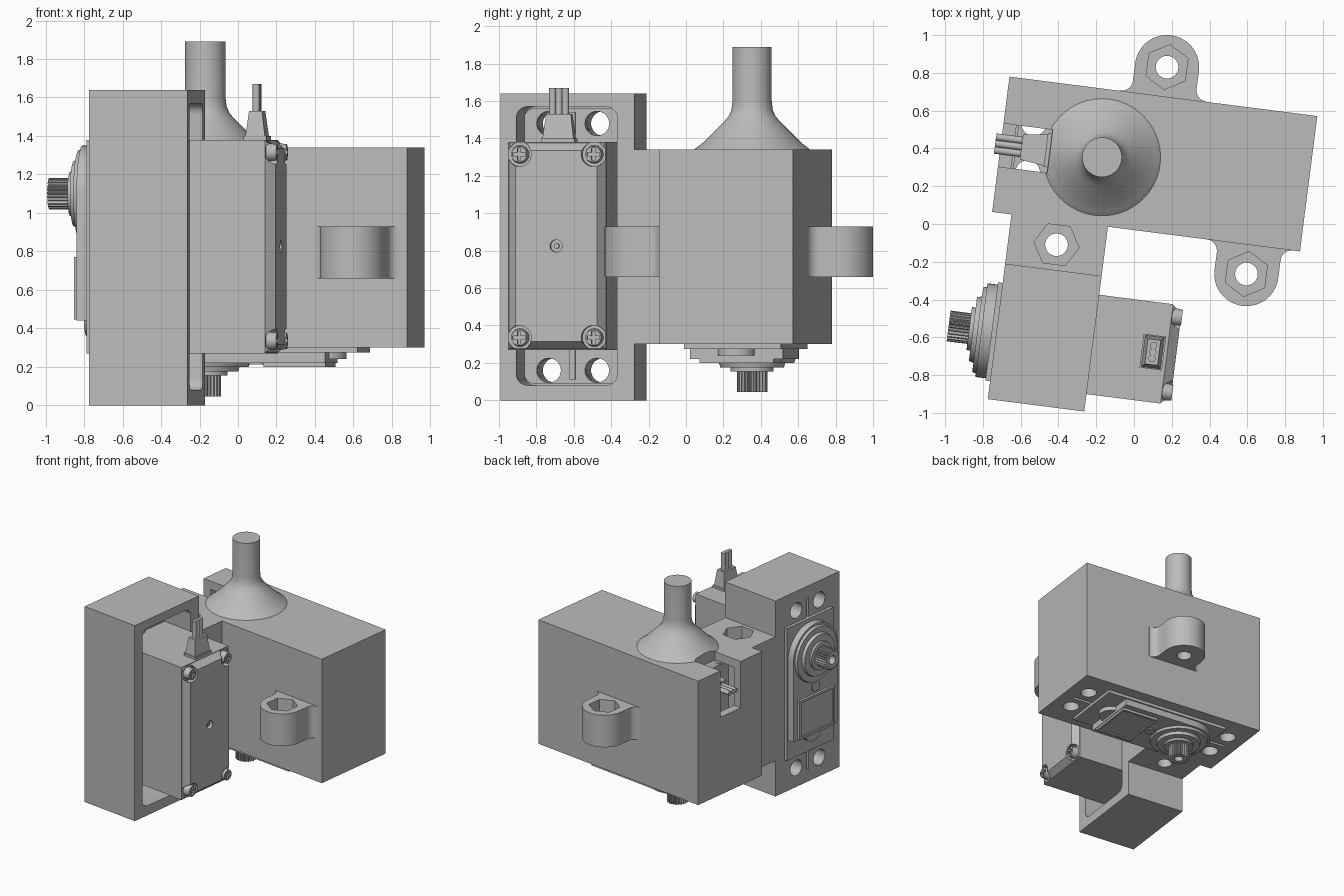
import bpy, bmesh, math
from mathutils import Matrix, Vector

if "Cube" in bpy.data.objects:
    bpy.data.objects.remove(bpy.data.objects["Cube"], do_unlink=True)

grey = bpy.data.materials.new("plain_grey")
grey.use_nodes = True
grey.diffuse_color = (0.5, 0.5, 0.5, 1)
grey.node_tree.nodes["Principled BSDF"].inputs["Base Color"].default_value = (0.5, 0.5, 0.5, 1)

# The whole assembly is turned slightly about the vertical axis
TURN = Matrix.Rotation(math.radians(-7.3), 4, "Z")
T = Matrix.Translation


# ---------- outlines ----------
def arc(x, y, r, a0, a1, n=10):
    steps = [math.radians(a0 + (a1 - a0) * i / n) for i in range(n + 1)]
    return [(x + r * math.cos(t), y + r * math.sin(t)) for t in steps]


def circle(x, y, r, n=32, start=0):
    return arc(x, y, r, start, start + 360, n)[:-1]


def rect(x0, x1, y0, y1):
    return [(x0, y0), (x1, y0), (x1, y1), (x0, y1)]


def round_rect(x0, x1, y0, y1, r):
    return (arc(x1 - r, y1 - r, r, 0, 90, 6) + arc(x0 + r, y1 - r, r, 90, 180, 6)
            + arc(x0 + r, y0 + r, r, 180, 270, 6) + arc(x1 - r, y0 + r, r, 270, 360, 6))


# ---------- solids ----------
def finish(name, bm, matrix):
    bmesh.ops.recalc_face_normals(bm, faces=bm.faces)
    bm.transform(TURN @ matrix)
    mesh = bpy.data.meshes.new(name)
    bm.to_mesh(mesh)
    bm.free()
    mesh.materials.append(grey)
    obj = bpy.data.objects.new(name, mesh)
    bpy.context.collection.objects.link(obj)
    return obj


def loft(name, rings, matrix=Matrix()):
    """Rings of points with equal counts, closed with flat caps."""
    bm = bmesh.new()
    loops = [[bm.verts.new(p) for p in ring] for ring in rings]
    for lo, hi in zip(loops, loops[1:]):
        for i in range(len(lo)):
            j = (i + 1) % len(lo)
            bm.faces.new((lo[i], lo[j], hi[j], hi[i]))
    bm.faces.new(loops[0])
    bm.faces.new(loops[-1])
    return finish(name, bm, matrix)


def prism(name, outline, z0, z1, matrix=Matrix(), inset=0):
    cx = (min(p[0] for p in outline) + max(p[0] for p in outline)) / 2
    cy = (min(p[1] for p in outline) + max(p[1] for p in outline)) / 2
    w = max(p[0] for p in outline) - cx
    h = max(p[1] for p in outline) - cy
    end = [(cx + (x - cx) * (1 - inset / w), cy + (y - cy) * (1 - inset / h), z1) for x, y in outline]
    return loft(name, [[(x, y, z0) for x, y in outline], end], matrix)


def cut(obj, cutters):
    for c in cutters:
        c.hide_render = True
        mod = obj.modifiers.new("cut", "BOOLEAN")
        mod.operation, mod.solver, mod.object = "DIFFERENCE", "EXACT", c
    bpy.context.view_layer.update()
    result = obj.evaluated_get(bpy.context.evaluated_depsgraph_get())
    mesh = bpy.data.meshes.new_from_object(result)
    obj.modifiers.clear()
    obj.data = mesh
    for c in cutters:
        bpy.data.objects.remove(c, do_unlink=True)


# ---------- servo: x runs along the body, z points out of the shaft face ----------
HOLES = [(x, y) for x in (-0.38, 0.94) for y in (-0.13, 0.13)]
SCREWS = [(x, y) for x in (-0.215, 0.765) for y in (-0.2, 0.2)]


def screw_holes(m, deep):
    return [prism("cutter", circle(x, y, 0.065), deep, 0.1, m) for x, y in HOLES]


def mount_cutters(m, deep):
    pocket = prism("cutter", round_rect(-0.47, 1.02, -0.272, 0.272, 0.06), deep, -0.18, m)
    slits = [prism("cutter", rect(x, x + 0.17, -0.012, 0.012), -0.3, 0.1, m) for x in (-0.44, 0.83)]
    return [pocket] + slits + screw_holes(m, -0.3)


def servo(tag, m):
    # case with mounting tabs
    prism(tag + "_case", rect(-0.28, 0.83, -0.265, 0.265), -0.91, -0.005, m)
    tabs = prism(tag + "_tabs", round_rect(-0.46, 1.01, -0.262, 0.262, 0.05), -0.255, -0.185, m)
    cut(tabs, screw_holes(m, -0.4))
    for x0, x1 in ((-0.44, -0.28), (0.83, 0.99)):
        prism(tag + "_tab_rib", rect(x0, x1, -0.015, 0.015), -0.28, -0.25, m)
    # bevelled end cap with screws in its corners
    cap = prism(tag + "_end_cap", rect(-0.28, 0.83, -0.265, 0.265), -0.905, -0.96, m, 0.045)
    cut(cap, [prism("cutter", circle(x, y, 0.065), -1.1, -0.912, m) for x, y in SCREWS]
        + [prism("cutter", circle(0.275, 0, 0.033), -1.1, -0.93, m)])
    prism(tag + "_centre_pin", circle(0.275, 0, 0.014, 16), -0.92, -0.95, m)
    for x, y in SCREWS:
        head = prism(tag + "_screw", circle(x, y, 0.05, 24), -0.9, -0.965, m, 0.008)
        cut(head, [prism("cutter", rect(x - a, x + a, y - b, y + b), -1.1, -0.945, m)
                   for a, b in ((0.034, 0.009), (0.009, 0.034))])
    # layered shaft face
    prism(tag + "_face_plate", rect(-0.28, 0.83, -0.262, 0.262), -0.01, 0.025, m)
    raised = [(0.66, -0.25)] + arc(0, 0, 0.25, 270, 90, 28) + [(0.66, 0.25)]
    prism(tag + "_raised_face", raised, 0.02, 0.08, m)
    prism(tag + "_face_tongue", circle(0.64, 0, 0.1), 0.02, 0.06, m)
    label = prism(tag + "_panel", rect(0.33, 0.655, -0.2, 0.2), 0.07, 0.1, m)
    cut(label, [prism("cutter", rect(0.35, 0.635, -0.18, 0.18), 0.09, 0.2, m)])
    prism(tag + "_face_dot", circle(0.27, 0, 0.045), 0.07, 0.088, m)
    prism(tag + "_boss_base", circle(0, 0, 0.235, 48), 0.07, 0.1, m, 0.01)
    prism(tag + "_boss_ring", circle(0, 0, 0.18, 48), 0.09, 0.125, m, 0.01)
    prism(tag + "_boss_collar", circle(0, 0, 0.115, 40), 0.12, 0.145, m)
    # splined output shaft
    teeth = []
    for i in range(25):
        for step, r in ((0, 0.068), (0.3, 0.082), (0.6, 0.082), (0.9, 0.068)):
            t = (i + step) * math.tau / 25
            teeth.append((r * math.cos(t), r * math.sin(t)))
    shaft = prism(tag + "_shaft", teeth, 0.13, 0.255, m)
    cut(shaft, [prism("cutter", circle(0, 0, 0.035, 24), 0.16, 0.4, m)])
    # cable plug and wires leaving the short end
    plug = m @ T((-0.28, 0, -0.835)) @ Matrix.Rotation(math.radians(-90), 4, "Y")
    prism(tag + "_plug_base", rect(-0.06, 0.06, -0.09, 0.09), -0.02, 0.02, plug)
    prism(tag + "_plug", rect(-0.052, 0.052, -0.085, 0.085), 0.01, 0.15, plug, 0.018)
    for y in (-0.035, 0, 0.035):
        prism(tag + "_wire", circle(0, y, 0.019, 16), 0.13, 0.29, plug)


def axes(b, c, a, origin):
    m = Matrix((b, c, a)).transposed().to_4x4()
    m.translation = Vector(origin)
    return m


side_mount = axes((0, 0, -1), (0, -1, 0), (-1, 0, 0), (-0.65, -0.66, 1.10))
down_mount = axes((1, 0, 0), (0, -1, 0), (0, 0, -1), (-0.213, 0.329, 0.3))
servo("side_servo", side_mount)
servo("lower_servo", down_mount)

# ---------- housings ----------
frame = prism("servo_frame", rect(-0.65, -0.135, -1.018, -0.295), 0, 1.64)
cut(frame, mount_cutters(side_mount, -0.7))


def slot():
    return prism("cutter", rect(-0.85, -0.49, 0.21, 0.44), 0.95, 1.6)


block = prism("main_block", rect(-0.753, 0.89, -0.032, 0.69), 0.3, 1.34)
cut(block, mount_cutters(down_mount, -0.97) + [slot()])


# ---------- bolt points with hexagonal nut pockets ----------
def bolt_cutters(m, top, start):
    return [prism("cutter", circle(0, 0, 0.12, 6, start), top - 0.1, top + 0.1, m),
            prism("cutter", circle(0, 0, 0.06), 0.1, top + 0.1, m)]


link = prism("link_block", rect(-0.65, -0.135, -0.295, -0.032), 0.3, 1.34)
cut(link, bolt_cutters(T((-0.393, -0.161, 0)), 1.34, 0))

left = [(-0.23, -0.18)] + arc(-0.23, -0.095, 0.06, -90, 0, 8)
ear_outline = left + arc(0, 0, 0.17, 180, 0, 24) + [(-x, y) for x, y in reversed(left)]
for name, m in (("back_ear", T((0.068, 0.846, 0))),
                ("front_ear", T((0.624, -0.187, 0)) @ Matrix.Rotation(math.pi, 4, "Z"))):
    ear = prism(name, ear_outline, 0.66, 0.93, m)
    cut(ear, bolt_cutters(m, 0.93, 90))

# ---------- flared post on top ----------
profile = [(0.315, 1.335), (0.305, 1.345), (0.285, 1.36), (0.26, 1.38), (0.15, 1.49),
           (0.125, 1.52), (0.11, 1.555), (0.105, 1.6), (0.105, 1.89)]
post = loft("flared_post", [[(x, y, z) for x, y in circle(-0.213, 0.329, r, 64)] for r, z in profile])
cut(post, [slot()])

# smooth round surfaces, keep edges crisp
bpy.ops.object.select_all(action="DESELECT")
for obj in bpy.context.collection.objects:
    if obj.type == "MESH" and grey.name in obj.data.materials:
        obj.select_set(True)
        bpy.context.view_layer.objects.active = obj
bpy.ops.object.shade_smooth_by_angle(angle=math.radians(30))
